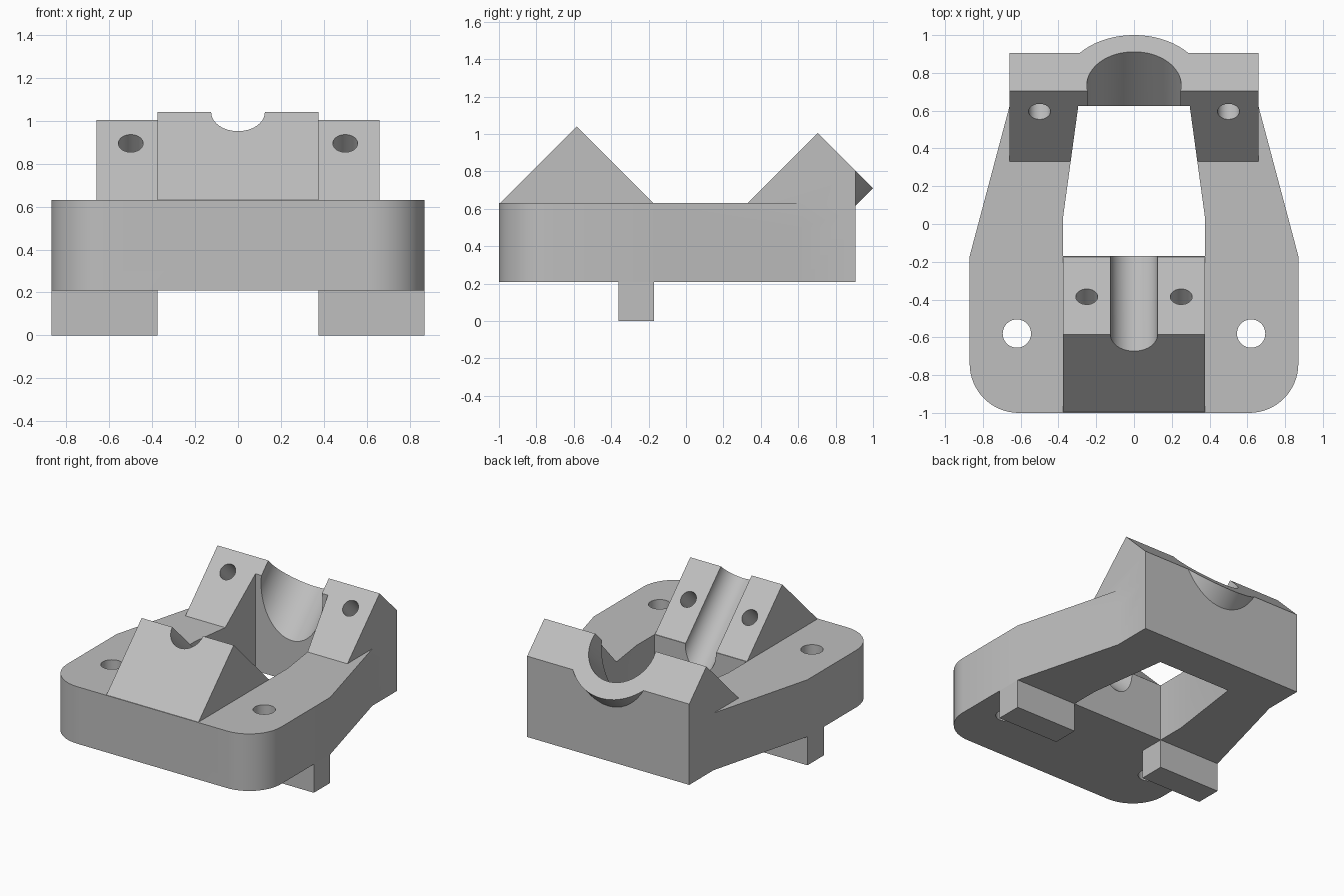
import bpy, math, bmesh
from mathutils import Vector

cube = bpy.data.objects.get("Cube")
if cube:
    bpy.data.objects.remove(cube, do_unlink=True)

grey = bpy.data.materials.new("light grey")
grey.use_nodes = True
grey.diffuse_color = (0.52, 0.52, 0.52, 1)
grey.node_tree.nodes["Principled BSDF"].inputs["Base Color"].default_value = (0.52, 0.52, 0.52, 1)

X, Y, Z = Vector((1, 0, 0)), Vector((0, 1, 0)), Vector((0, 0, 1))
UP_BACK = (Y + Z).normalized()      # along the rear bearing
DOWN_BACK = (Y - Z).normalized()    # along the front groove


def prism(name, pts, origin, u, v, sweep):
    """Extrude a flat outline, drawn on axes u and v, along sweep."""
    bm = bmesh.new()
    face = bm.faces.new([bm.verts.new(Vector(origin) + u * a + v * b) for a, b in pts])
    new = bmesh.ops.extrude_face_region(bm, geom=[face])["geom"]
    bmesh.ops.translate(bm, vec=sweep, verts=[g for g in new if isinstance(g, bmesh.types.BMVert)])
    bmesh.ops.recalc_face_normals(bm, faces=bm.faces)
    mesh = bpy.data.meshes.new(name)
    bm.to_mesh(mesh)
    bm.free()
    mesh.materials.append(grey)
    ob = bpy.data.objects.new(name, mesh)
    bpy.context.collection.objects.link(ob)
    return ob


def arc(r, start, end, n, cx=0, cy=0):
    angles = [math.radians(start + (end - start) * i / n) for i in range(n + 1)]
    return [(cx + r * math.cos(a), cy + r * math.sin(a)) for a in angles]


def rod(name, centre, r, direction, back, ahead, n=48):
    """Round bar through centre, reaching back and ahead along direction."""
    d = direction.normalized()
    return prism(name, arc(r, 0, 360, n)[:-1], Vector(centre) - d * back, X, d.cross(X), d * (back + ahead))


def mirrored(half):
    return half + [(-x, y) for x, y in reversed(half)]


def combine(target, tool, operation):
    mod = target.modifiers.new(operation, "BOOLEAN")
    mod.operation, mod.object, mod.solver = operation, tool, "EXACT"
    bpy.context.view_layer.objects.active = target
    bpy.ops.object.modifier_apply(modifier=mod.name)
    bpy.data.objects.remove(tool, do_unlink=True)


# Base plate with rounded front corners and tapered rear
outline = arc(0.26, -90, 0, 16, 0.61, -0.74) + [(0.87, -0.17), (0.66, 0.62), (0.66, 0.905)]
body = prism("bracket_body", mirrored(outline), (0, 0, 0.21), X, Y, Z * 0.42)

# Front and rear wedge blocks
front = [(-1, 0.5), (-0.17, 0.5), (-0.17, 0.625), (-0.585, 1.04), (-1, 0.625)]
rear = [(0.325, 0.5), (0.905, 0.5), (0.905, 0.805), (0.705, 1.005), (0.325, 0.625)]
for name, pts, w in (("front_block", front, 0.375), ("rear_block", rear, 0.66)):
    combine(body, prism(name, pts, (-w, 0, 0), Y, Z, X * 2 * w), "UNION")

# Half-round boss behind the rear bearing
bearing = (0, 0.735, 0.975)
boss = prism("bearing_boss", arc(0.375, 0, 180, 32), bearing, X, DOWN_BACK, UP_BACK * -0.2)
combine(body, boss, "UNION")

# Central opening, bearing bore and front groove
hole = mirrored([(0.375, -0.17), (0.375, 0.04), (0.295, 0.625)])
combine(body, prism("opening", hole, (0, 0, 0), X, Y, Z * 1.5), "DIFFERENCE")
combine(body, rod("bore", bearing, 0.25, UP_BACK, 0.6, 0.4, 64), "DIFFERENCE")
combine(body, rod("groove", (0, -0.585, 1.04), 0.125, DOWN_BACK, 0.3, 0.8), "DIFFERENCE")

# Bolt holes and mounting holes, then the feet
for side, s in (("left", 1), ("right", -1)):
    combine(body, rod("mount_hole", (0.62 * s, -0.58, 0.4), 0.075, Z, 0.5, 0.5), "DIFFERENCE")
    combine(body, rod("rear_bolt", (0.5 * s, 0.595, 0.895), 0.058, DOWN_BACK, 0.1, 0.3), "DIFFERENCE")
    combine(body, rod("front_bolt", (0.25 * s, -0.385, 0.84), 0.058, -UP_BACK, 0.1, 0.3), "DIFFERENCE")
    foot = [(0.375 * s, -0.36), (0.87 * s, -0.36), (0.87 * s, -0.17), (0.375 * s, -0.17)]
    prism(side + "_foot", foot, (0, 0, 0), X, Y, Z * 0.21)

# Smooth round surfaces, keep sharp edges
bpy.ops.object.select_all(action="DESELECT")
body.select_set(True)
bpy.context.view_layer.objects.active = body
bpy.ops.object.shade_smooth_by_angle(angle=math.radians(30))
